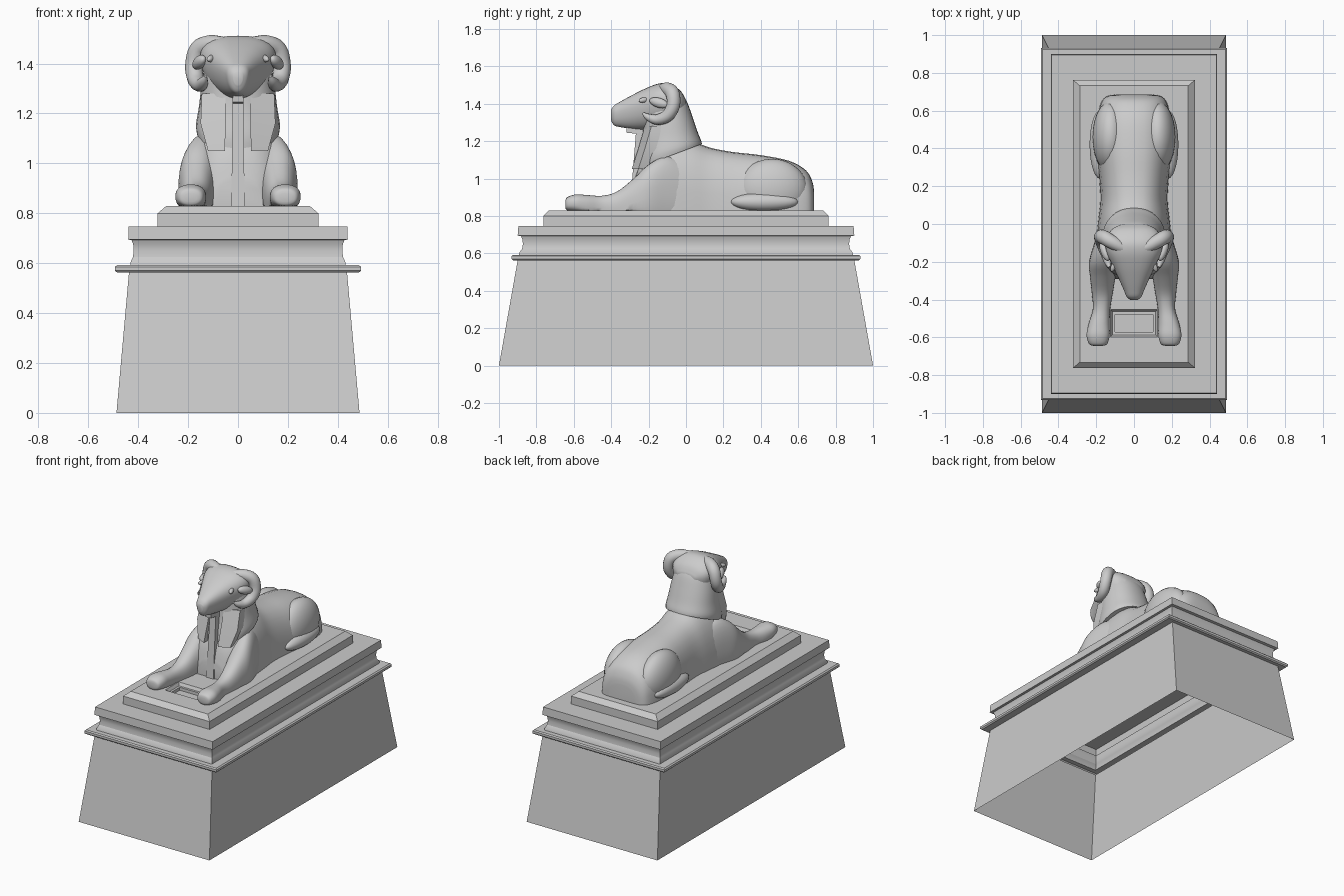
import bpy, bmesh, math
from mathutils import Vector, Matrix

if "Cube" in bpy.data.objects:
    bpy.data.objects.remove(bpy.data.objects["Cube"])

FLOOR = 0.83   # top of the plinth, where the animal lies


def finish(bm, name, angle=40, mirror=False):
    bmesh.ops.recalc_face_normals(bm, faces=bm.faces)
    me = bpy.data.meshes.new(name)
    bm.to_mesh(me)
    bm.free()
    ob = bpy.data.objects.new(name, me)
    bpy.context.collection.objects.link(ob)
    bpy.ops.object.select_all(action='DESELECT')
    ob.select_set(True)
    bpy.context.view_layer.objects.active = ob
    bpy.ops.object.shade_smooth_by_angle(angle=math.radians(angle))
    if mirror:
        ob.modifiers.new("mirror", 'MIRROR').use_mirror_merge = False
    return ob


def skin(name, rings, caps=(True, True), **kw):
    """Join equal-length closed rings of points into a surface."""
    bm = bmesh.new()
    vs = [[bm.verts.new(p) for p in r] for r in rings]
    n = len(vs[0])
    for a, b in zip(vs, vs[1:]):
        for i in range(n):
            j = (i + 1) % n
            bm.faces.new((a[i], a[j], b[j], b[i]))
    if caps[0]:
        bm.faces.new(vs[0])
    if caps[1]:
        bm.faces.new(vs[-1])
    return finish(bm, name, **kw)


def smooth(stations, steps=4):
    """Catmull-Rom interpolation through rows of numbers."""
    s = [stations[0]] + list(stations) + [stations[-1]]
    out = []
    for k in range(1, len(s) - 2):
        for m in range(steps):
            t = m / steps
            out.append([0.5 * (2*b + (c-a)*t + (2*a-5*b+4*c-d)*t*t + (3*b-a-3*c+d)*t**3)
                        for a, b, c, d in zip(*s[k-1:k+3])])
    return out + [list(stations[-1])]


def oval(n=32, e=1.0):
    for i in range(n):
        a = 2 * math.pi * i / n
        c, s = math.cos(a), math.sin(a)
        yield math.copysign(abs(c)**e, c), math.copysign(abs(s)**e, s)


def along_y(name, stations, e=1.0, taper=0, **kw):
    """Stations (y, centre x, half width, bottom z, top z); clipped at the plinth."""
    rings = []
    for y, cx, hx, lo, hi in smooth(stations):
        m, h = (lo + hi) / 2, (hi - lo) / 2
        rings.append([(cx + hx*c*(1 + taper*s), y, max(FLOOR, m + h*s)) for c, s in oval(e=e)])
    return skin(name, rings, **kw)


def tube(name, stations, **kw):
    """Stations (x, y, z, radius)."""
    st = smooth(stations)
    pts = [Vector(s[:3]) for s in st]
    rings = []
    for i, s in enumerate(st):
        d = pts[min(i+1, len(pts)-1)] - pts[max(i-1, 0)]
        u = d.cross(Vector((1, 0.2, 0))).normalized()
        v = d.cross(u).normalized()
        rings.append([pts[i] + s[3]*(u*c + v*q) for c, q in oval(14)])
    return skin(name, rings, **kw)


def ellipsoid(name, loc, size, rot=(0, 0, 0), **kw):
    bm = bmesh.new()
    bmesh.ops.create_uvsphere(bm, u_segments=28, v_segments=16, radius=1)
    r = Matrix.Rotation(rot[0], 4, 'X') @ Matrix.Rotation(rot[2], 4, 'Z')
    bmesh.ops.transform(bm, verts=bm.verts,
                        matrix=Matrix.Translation(loc) @ r @ Matrix.Diagonal((*size, 1)))
    for v in bm.verts:
        v.co.z = max(v.co.z, FLOOR)
    return finish(bm, name, **kw)


# Hollow pedestal: battered walls, torus, cavetto, slab, plinth and sunken basin
def rect(hx, hy, z, cy=0):
    return [(-hx, cy-hy, z), (hx, cy-hy, z), (hx, cy+hy, z), (-hx, cy+hy, z)]


profile = [(.487, 1, 0), (.437, .9, .563), (.485, .925, .563), (.493, .932, .57), (.493, .932, .585),
           (.485, .925, .592), (.43, .893, .592), (.43, .89, .605), (.421, .876, .625),
           (.418, .872, .65), (.42, .875, .675), (.426, .882, .692), (.44, .9, .695),
           (.438, .896, .747), (.322, .762, .747), (.322, .762, .8), (.287, .732, FLOOR),
           (.125, .072, FLOOR, -.525), (.115, .062, .81, -.525), (.1, .047, .81, -.525),
           (.1, .047, .79, -.525)]
skin("pedestal", [rect(*p) for p in profile], caps=(False, True), angle=25)

# Body: rump to chest, half oval resting on the plinth
body = [(.685, .1, .93), (.675, .145, .985), (.64, .175, 1.045), (.55, .195, 1.095), (.4, .2, 1.125),
        (.25, .185, 1.142), (.13, .178, 1.165), (.03, .188, 1.2), (-.07, .198, 1.2),
        (-.15, .198, 1.17), (-.21, .18, 1.12), (-.26, .14, 1.04), (-.29, .1, .93)]
along_y("body", [(y, 0, hx, 2*FLOOR - z, z) for y, hx, z in body], e=.8)

# Haunches and hind feet
ellipsoid("haunch", (.125, .46, .94), (.095, .19, .165), mirror=True)
ellipsoid("hind_foot", (.18, .42, .875), (.055, .18, .05), mirror=True)

# Front legs with rounded paws
along_y("front_leg", [(-.645, .19, .025, .845, .88), (-.635, .19, .048, .83, .9),
                      (-.59, .19, .061, .82, .915), (-.53, .185, .056, .8, .912),
                      (-.45, .172, .046, .78, .908), (-.37, .168, .055, .76, .93),
                      (-.28, .165, .068, .74, 1.0), (-.2, .158, .08, .72, 1.075),
                      (-.1, .13, .08, .7, 1.12), (.02, .1, .07, .7, 1.08)], e=.85, mirror=True)

# Neck cloth: leaning rings (back y, back z, front y, front z, half width)
neck = [(.085, 1.185, -.25, 1.06, .165), (.08, 1.205, -.25, 1.11, .168), (.062, 1.25, -.235, 1.2, .157),
        (.035, 1.33, -.23, 1.27, .148), (.005, 1.41, -.23, 1.35, .135), (-.03, 1.46, -.22, 1.43, .12)]
rings = []
for yb, zb, yf, zf, hx in smooth(neck):
    rings.append([(hx*c, (yb+yf)/2 + (yb-yf)/2*s, (zb+zf)/2 + (zb-zf)/2*s) for c, s in oval(e=.9)])
skin("neck_cloth", rings)

# Cloth lappets falling over the chest
lap = [(.05, .145, -.205, 1.28), (.05, .15, -.24, 1.16), (.052, .12, -.275, 1.05)]
skin("cloth_lappet", [[(a, y-.015, z), (b, y+.02, z), (b, y+.09, z), (a, y+.09, z)]
                      for a, b, y, z in lap], mirror=True)

# Beard and the narrow strip down to the plinth
strip = [(.02, -.32, 1.285), (.022, -.318, 1.245), (.022, -.268, 1.24), (.024, -.285, 1.03),
         (.027, -.3, FLOOR)]
skin("beard_strip", [[(-w, y, z), (w, y, z), (w, -.19, z), (-w, -.19, z)] for w, y, z in strip])

# Head with tapering muzzle
along_y("head", [(.0, 0, .06, 1.36, 1.42), (-.03, 0, .115, 1.3, 1.47), (-.09, 0, .145, 1.27, 1.508),
                 (-.15, 0, .14, 1.26, 1.507), (-.22, 0, .11, 1.26, 1.48), (-.29, 0, .078, 1.265, 1.445),
                 (-.35, 0, .052, 1.275, 1.412), (-.385, 0, .038, 1.285, 1.39),
                 (-.402, 0, .018, 1.315, 1.365)], e=.85, taper=.22)

# Curled horns, ears and eyes
tube("horn", [(.05, -.13, 1.475, .03), (.11, -.1, 1.478, .036), (.158, -.072, 1.455, .038),
              (.176, -.068, 1.39, .036), (.168, -.1, 1.335, .034), (.15, -.155, 1.315, .028),
              (.138, -.205, 1.33, .018), (.13, -.23, 1.35, .006)], mirror=True)
ellipsoid("ear", (.155, -.145, 1.405), (.022, .055, .026), rot=(-.3, 0, -.35), mirror=True)
ellipsoid("eye", (.108, -.225, 1.42), (.014, .03, .014), rot=(.2, 0, .4), mirror=True)
